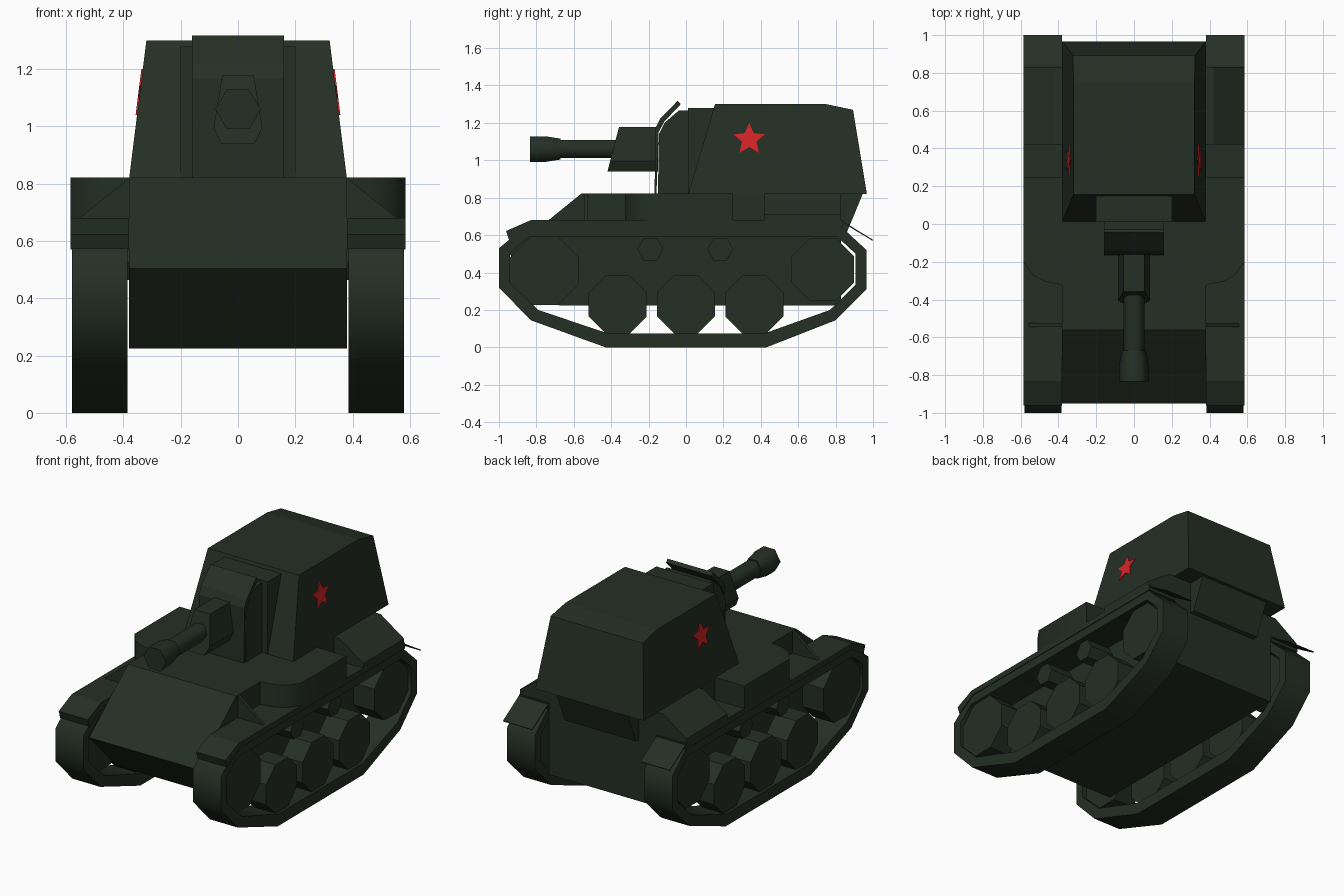
import bpy, bmesh, math

if "Cube" in bpy.data.objects:
    bpy.data.objects.remove(bpy.data.objects["Cube"])

def material(name, col):
    m = bpy.data.materials.new(name)
    m.diffuse_color = (*col, 1)
    m.use_nodes = True
    m.node_tree.nodes["Principled BSDF"].inputs["Base Color"].default_value = m.diffuse_color
    return m

GREEN = material("dark_green", (0.018, 0.029, 0.018))
RED = material("star_red", (0.68, 0.018, 0.02))

def place(axis, p, d):
    return {'x': (d, p[0], p[1]), 'y': (p[0], d, p[1]), 'z': (p[0], p[1], d)}[axis]

def finish(name, bm, mat=GREEN, mirror=False, smooth=None):
    bmesh.ops.recalc_face_normals(bm, faces=bm.faces)
    me = bpy.data.meshes.new(name)
    bm.to_mesh(me)
    bm.free()
    me.materials.append(mat)
    ob = bpy.data.objects.new(name, me)
    bpy.context.collection.objects.link(ob)
    if smooth:
        for p in me.polygons:
            p.use_smooth = True
        me.set_sharp_from_angle(angle=math.radians(smooth))
    if mirror:
        mod = ob.modifiers.new("mirror", 'MIRROR')
        mod.use_axis[0] = True
        mod.use_mirror_merge = False
    return ob

def loft(name, sections, axis, warp=None, **kw):
    """Closed solid through sections [(points, distance along axis), ...]."""
    bm = bmesh.new()
    rings = [[bm.verts.new(place(axis, p, d)) for p in pts] for pts, d in sections]
    n = len(rings[0])
    for a, b in zip(rings, rings[1:]):
        for i in range(n):
            j = (i + 1) % n
            bm.faces.new((a[i], a[j], b[j], b[i]))
    bm.faces.new(rings[0])
    bm.faces.new(rings[-1])
    if warp:
        for v in bm.verts:
            warp(v.co)
    return finish(name, bm, **kw)

def prism(name, pts, a, b, axis='x', **kw):
    return loft(name, [(pts, a), (pts, b)], axis, **kw)

def ngon(n, cx, cy, r, phase=0.0):
    return [(cx + r * math.cos(phase + math.tau * i / n),
             cy + r * math.sin(phase + math.tau * i / n)) for i in range(n)]

# Hull with sloped nose, and overhanging rear wedge
prism("hull", [(-0.95, 0.505), (-0.56, 0.822), (0.83, 0.822), (0.83, 0.225), (-0.68, 0.225)], -0.38, 0.38)
prism("rear_wedge", [(0.82, 0.82), (0.945, 0.82), (0.86, 0.615), (0.82, 0.61)], -0.25, 0.25)

# Tapered casemate
def taper(co):
    s = 0.38 - 0.06 * (co.z - 0.82) / 0.48
    co.x = math.copysign(s, co.x)
prism("casemate", [(0.012, 0.82), (0.155, 1.3), (0.75, 1.3), (0.893, 1.27), (0.967, 0.82)], -1, 1, warp=taper)
prism("casemate_front_box", [(0.012, 0.82), (0.012, 1.28), (0.2, 1.28), (0.2, 0.82)], -0.2, 0.2)

# Gun block and bent shield
prism("gun_block", [(-0.15, 0.82), (-0.145, 1.14), (-0.115, 1.2), (-0.04, 1.265), (0.02, 1.265), (0.02, 0.82)],
      -0.16, 0.16)
prism("gun_shield", [(-0.168, 0.82), (-0.164, 1.17), (-0.14, 1.22), (-0.045, 1.318), (-0.028, 1.3),
                     (-0.118, 1.205), (-0.146, 1.15), (-0.158, 0.82)], -0.16, 0.16)

# Mantlet with raked front, barrel and muzzle
def rake(co):
    if co.y < -0.3:
        co.y += (co.z - 0.94) * 0.26
prism("mantlet", [(-0.055, 1.178), (0.055, 1.178), (0.085, 0.995), (0.058, 0.94), (-0.058, 0.94), (-0.085, 0.995)],
      -0.42, -0.15, 'y', warp=rake)
prism("barrel", ngon(6, 0, 1.06, 0.056), -0.69, -0.36, 'y', smooth=65)
loft("muzzle", [(ngon(6, 0, 1.06, 0.079), -0.835), (ngon(6, 0, 1.06, 0.079), -0.75),
                (ngon(6, 0, 1.06, 0.064), -0.67)], 'y', smooth=65)

# Fenders with front flap and thin rear flap
prism("fender", [(-0.962, 0.622), (-0.83, 0.68), (0.84, 0.68), (0.84, 0.645), (-0.82, 0.645), (-0.945, 0.57)],
      0.38, 0.585, mirror=True)
prism("rear_flap", [(0.83, 0.68), (0.91, 0.63), (1.0, 0.575), (0.997, 0.57), (0.905, 0.625), (0.83, 0.672)],
      0.38, 0.585, mirror=True)
prism("fender_brace", [(0.37, 0.67), (0.37, 0.82), (0.38, 0.82), (0.555, 0.68)], -0.545, -0.525, 'y', mirror=True)

# Stowage boxes on the fenders
prism("side_box", [(0.37, -0.325), (0.47, -0.305), (0.53, -0.275), (0.585, -0.2), (0.585, 0.25), (0.37, 0.25)],
      0.675, 0.822, 'z', mirror=True, smooth=40)
prism("rear_box", [(0.37, 0.675), (0.37, 0.822), (0.42, 0.822), (0.585, 0.71), (0.585, 0.675)],
      0.42, 0.83, 'y', mirror=True)

# Tracks: hollow loop
outer = [(-1, 0.53), (-0.86, 0.645), (0.83, 0.645), (0.965, 0.52), (0.965, 0.31), (0.80, 0.145),
         (0.43, 0), (-0.43, 0), (-0.83, 0.145), (-1, 0.32)]
inner = [(-0.942, 0.505), (-0.84, 0.59), (0.81, 0.59), (0.907, 0.5), (0.907, 0.335), (0.77, 0.2),
         (0.42, 0.075), (-0.42, 0.075), (-0.79, 0.2), (-0.942, 0.345)]
bm = bmesh.new()
rings = [[bm.verts.new((x, y, z)) for y, z in pts]
         for pts, x in ((outer, 0.385), (outer, 0.58), (inner, 0.58), (inner, 0.385))]
for k in range(4):
    a, b = rings[k], rings[(k + 1) % 4]
    for i in range(len(outer)):
        j = (i + 1) % len(outer)
        bm.faces.new((a[i], a[j], b[j], b[i]))
finish("track", bm, mirror=True, smooth=52)

# Wheels and return rollers
def wheel(name, y, z, flat):
    pts = ngon(8, y, z, flat / math.cos(math.pi / 8), math.pi / 8)
    prism(name, pts, 0.415, 0.562, mirror=True)

wheel("drive_wheel", -0.758, 0.408, 0.182)
wheel("idler_wheel", 0.732, 0.416, 0.167)
for i, y in enumerate((-0.365, 0, 0.365)):
    wheel(f"road_wheel_{i + 1}", y, 0.23, 0.155)
for i, y in enumerate((-0.19, 0.183)):
    prism(f"return_roller_{i + 1}", ngon(6, y, 0.525, 0.07), 0.375, 0.55, mirror=True)

# Red stars lying on the sloped casemate sides
star = []
for i in range(10):
    r = 0.088 if i % 2 == 0 else 0.041
    a = math.pi / 2 + math.pi * i / 5
    star.append((0.338 + r * math.cos(a), 1.112 + r * math.sin(a)))
def lean(co):
    co.x += 0.38 - 0.06 * (co.z - 0.82) / 0.48
prism("star", star, -0.002, 0.005, warp=lean, mat=RED, mirror=True)
